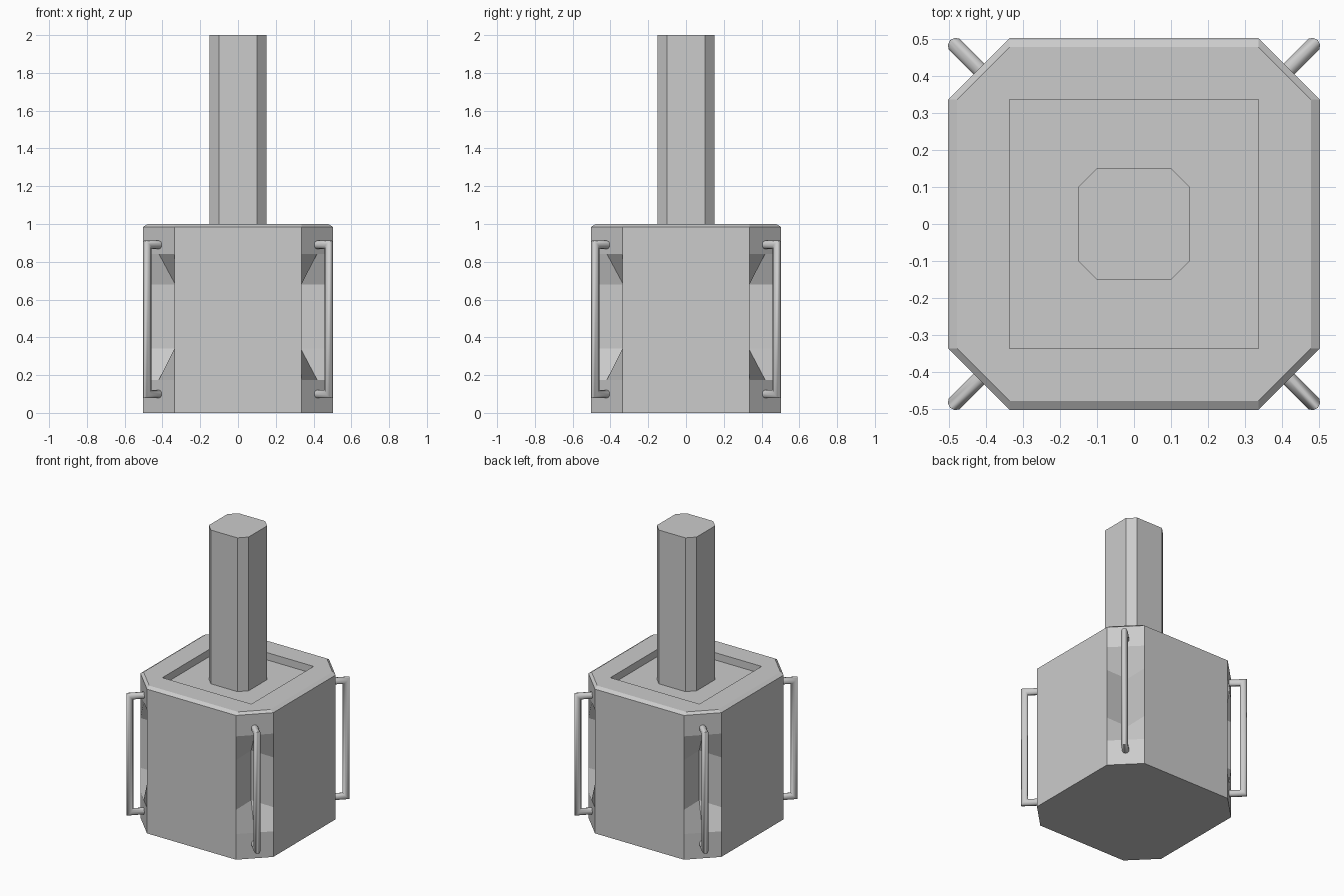
import bpy, bmesh, math
from mathutils import Matrix

if "Cube" in bpy.data.objects:
    bpy.data.objects.remove(bpy.data.objects["Cube"])


def loft(name, rings):
    """Skin equal-length rings of points and cap both ends."""
    bm = bmesh.new()
    vs = [[bm.verts.new(p) for p in ring] for ring in rings]
    n = len(vs[0])
    for lo, hi in zip(vs, vs[1:]):
        for i in range(n):
            j = (i + 1) % n
            bm.faces.new((lo[i], lo[j], hi[j], hi[i]))
    bm.faces.new(vs[0][::-1])
    bm.faces.new(vs[-1])
    bmesh.ops.remove_doubles(bm, verts=bm.verts, dist=1e-5)
    bmesh.ops.recalc_face_normals(bm, faces=bm.faces)
    me = bpy.data.meshes.new(name)
    bm.to_mesh(me)
    bm.free()
    ob = bpy.data.objects.new(name, me)
    bpy.context.collection.objects.link(ob)
    return ob


def corner_ring(corner, z):
    """Repeat the points of one corner around the four corners."""
    ring = []
    for k in range(4):
        c, s = round(math.cos(k * math.pi / 2)), round(math.sin(k * math.pi / 2))
        ring += [(x * c - y * s, x * s + y * c, z) for x, y in corner]
    return ring


def chamfer(a, b, m=None):
    """Corner from (a,-b) to (b,-a) with a middle point at m."""
    m = (a + b) / 2 if m is None else m
    return [(a, -b), (m, -m), (b, -a)]


# Body: chamfered block, V-shaped hand recesses in the corners, sunken top
I, O = 0.336, 0.502
full, notch = chamfer(I, O), chamfer(I, O, 0.332)
rim, well = chamfer(I, 0.478), chamfer(I, I)
levels = [(full, 0), (full, 0.175), (notch, 0.34), (notch, 0.68), (full, 0.842),
          (full, 0.985), (rim, 1.0), (well, 1.0), (well, 0.95)]
loft("body", [corner_ring(c, z) for c, z in levels])

# Post: chamfered square column standing in the sunken top
post = [(0.1, -0.15), (0.15, -0.1)]
loft("post", [corner_ring(post, z) for z in (0.95, 2.0)])

# Handles: mitred round bars on the four corners
R, SIDES = 0.022, 10
path = [(0.56, 0.10, 0, -1), (0.68, 0.10, 1, -1), (0.68, 0.89, 1, 1), (0.56, 0.89, 0, 1)]
for k in range(4):
    rings = []
    for r, z, du, dz in path:
        angles = [2 * math.pi * i / SIDES for i in range(SIDES)]
        rings.append([(r + du * R * math.cos(a), R * math.sin(a),
                       z + dz * R * math.cos(a)) for a in angles])
    handle = loft(f"handle_{k + 1}", rings)
    handle.data.transform(Matrix.Rotation(math.pi / 4 + k * math.pi / 2, 4, 'Z'))
    bpy.ops.object.select_all(action='DESELECT')
    handle.select_set(True)
    bpy.context.view_layer.objects.active = handle
    bpy.ops.object.shade_smooth_by_angle(angle=math.radians(50))
